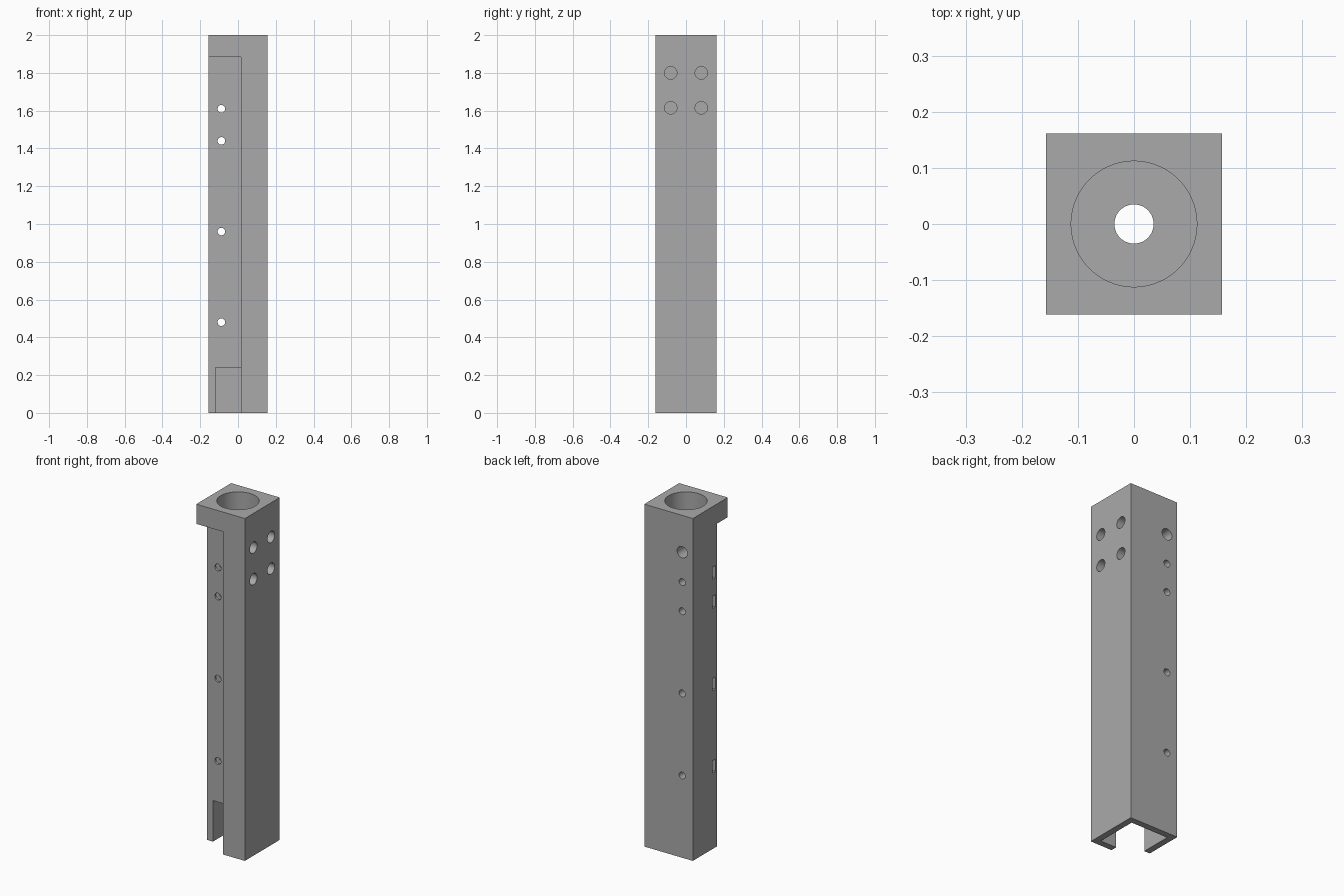
import bpy, math
from mathutils import Vector

if "Cube" in bpy.data.objects:
    bpy.data.objects.remove(bpy.data.objects["Cube"])

W, D, H = 0.157, 0.161, 2.0      # half width, half depth, height
AXIS_X = -0.088                  # line of the clamp screws
SCREW_Z = (0.48, 0.96, 1.44, 1.61)
cutters = []

grey = bpy.data.materials.new("plain grey")
grey.diffuse_color = (0.4, 0.4, 0.4, 1)
grey.use_nodes = True
grey.node_tree.nodes["Principled BSDF"].inputs["Base Color"].default_value = grey.diffuse_color


def box(name, lo, hi):
    lo, hi = Vector(lo), Vector(hi)
    bpy.ops.mesh.primitive_cube_add(size=1, location=(lo + hi) / 2)
    ob = bpy.context.object
    ob.name = name
    ob.scale = hi - lo
    bpy.ops.object.transform_apply(location=True, rotation=True, scale=True)
    return ob


def rod(name, start, end, radius, sides=48):
    start, end = Vector(start), Vector(end)
    axis = end - start
    bpy.ops.mesh.primitive_cylinder_add(
        vertices=sides, radius=radius, depth=axis.length, location=(start + end) / 2,
        rotation=axis.to_track_quat('Z', 'Y').to_euler())
    ob = bpy.context.object
    ob.name = name
    bpy.ops.object.transform_apply(location=True, rotation=True, scale=True)
    return ob


# square post
post = box("post", (-W, -D, 0), (W, D, H))
post.data.materials.append(grey)

# front left step and hollow square foot
cutters.append(box("step_cutter", (-W - 0.1, -D - 0.1, -0.1), (0.017, -0.06, 1.885)))
cutters.append(box("foot_cutter", (-0.12, -0.124, -0.1), (0.12, 0.124, 0.24)))

# counterbore in the top and the long centre hole
cutters.append(rod("counterbore_cutter", (0, 0, 1.89), (0, 0, 2.1), 0.112, 96))
cutters.append(rod("centre_cutter", (0, 0, 0.1), (0, 0, 1.95), 0.035))

# screw holes through the step, each with a nut slot from the left
for z in SCREW_Z:
    cutters.append(rod("screw_cutter", (AXIS_X, -0.2, z), (AXIS_X, 0.2, z), 0.02, 32))
    cutters.append(box("nut_cutter", (-W - 0.1, -0.047, z - 0.036), (-0.05, -0.019, z + 0.036)))

# blind holes: four in the right side, one in the back
for y in (-0.081, 0.081):
    for z in (1.615, 1.8):
        cutters.append(rod("side_hole_cutter", (W - 0.1, y, z), (W + 0.1, y, z), 0.033))
cutters.append(rod("back_hole_cutter", (AXIS_X, D - 0.1, 1.785), (AXIS_X, D + 0.1, 1.785), 0.033))

# cut everything out of the post
bpy.ops.object.select_all(action='DESELECT')
bpy.context.view_layer.objects.active = post
post.select_set(True)
for c in cutters:
    c.hide_render = True
    mod = post.modifiers.new("cut", 'BOOLEAN')
    mod.operation = 'DIFFERENCE'
    mod.solver = 'EXACT'
    mod.object = c
    bpy.ops.object.modifier_apply(modifier=mod.name)
for c in cutters:
    bpy.data.objects.remove(c)

bpy.ops.object.shade_smooth_by_angle(angle=math.radians(30))
